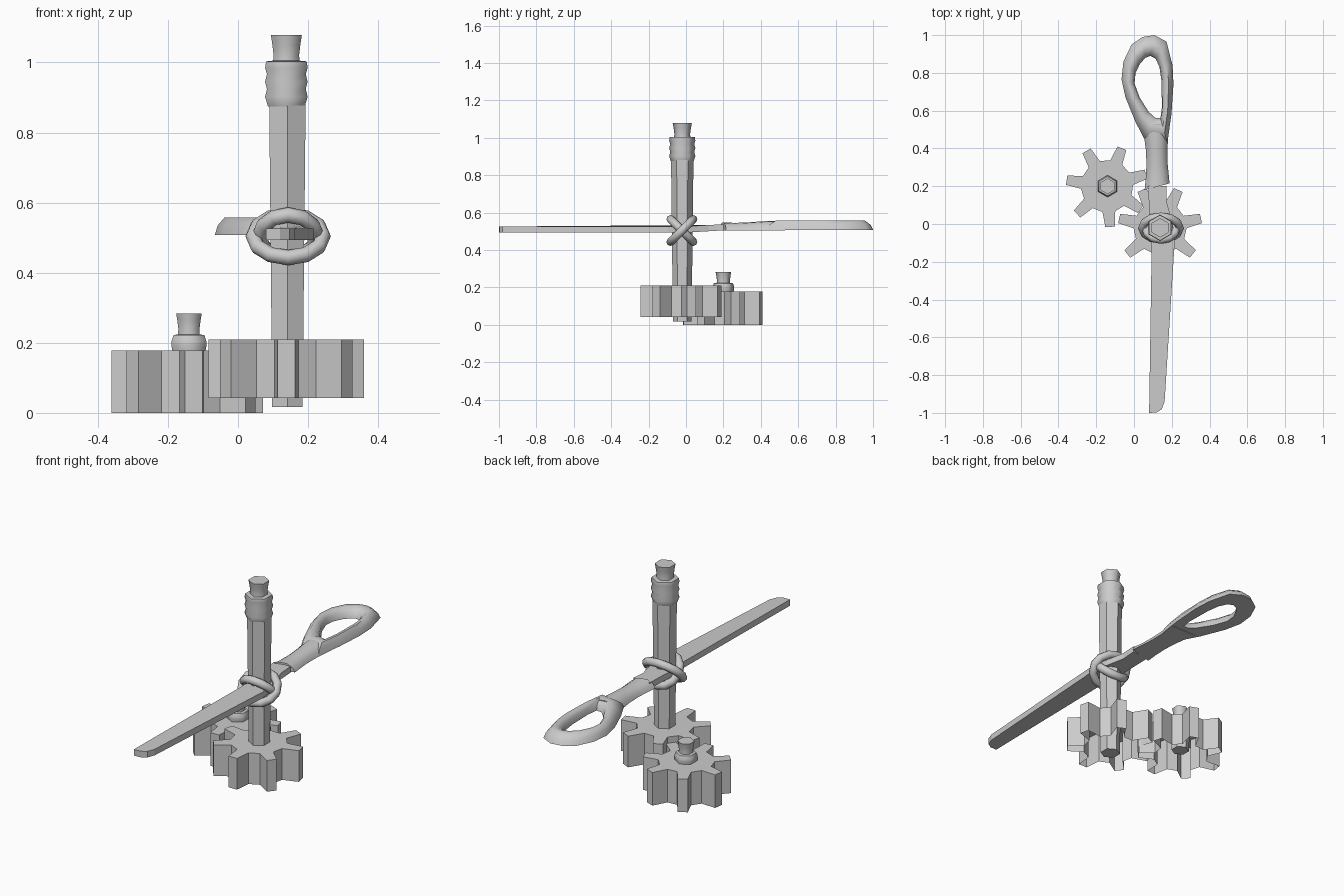
import bpy, bmesh, math
from mathutils import Matrix, Vector

cube = bpy.data.objects.get("Cube")
if cube:
    bpy.data.objects.remove(cube, do_unlink=True)

grey = bpy.data.materials.new("light grey")
grey.use_nodes = True
GREY = (0.6, 0.6, 0.6, 1)
grey.diffuse_color = GREY
grey.node_tree.nodes["Principled BSDF"].inputs["Base Color"].default_value = GREY


def finish(name, bm, smooth=None):
    """Turn a bmesh into a named object; smooth is an angle in degrees."""
    bmesh.ops.recalc_face_normals(bm, faces=bm.faces)
    me = bpy.data.meshes.new(name)
    bm.to_mesh(me)
    bm.free()
    me.materials.append(grey)
    ob = bpy.data.objects.new(name, me)
    bpy.context.collection.objects.link(ob)
    if smooth:
        bpy.ops.object.select_all(action='DESELECT')
        ob.select_set(True)
        bpy.context.view_layer.objects.active = ob
        bpy.ops.object.shade_smooth_by_angle(angle=math.radians(smooth))
    return ob


def loft(name, rows, smooth=None, close_rows=False, close_ring=True, caps=(True, True)):
    """Skin a list of equal-length point rows."""
    bm = bmesh.new()
    vs = [[bm.verts.new(p) for p in row] for row in rows]
    n, m = len(vs), len(vs[0])
    for i in range(n if close_rows else n - 1):
        a, b = vs[i], vs[(i + 1) % n]
        for j in range(m if close_ring else m - 1):
            k = (j + 1) % m
            bm.faces.new((a[j], a[k], b[k], b[j]))
    if not close_rows:
        if caps[0]:
            bm.faces.new(vs[0][::-1])
        if caps[1]:
            bm.faces.new(vs[-1])
    return finish(name, bm, smooth)


def hex_turned(name, cx, cy, profile, smooth=None):
    """Six-sided solid from (radius, height) pairs, a corner facing the front."""
    rows = [[(cx + r * math.cos(math.radians(90 + 60 * i)),
              cy + r * math.sin(math.radians(90 + 60 * i)), z) for i in range(6)]
            for r, z in profile]
    return loft(name, rows, smooth)


def gear(name, cx, cy, start, tip, root, z0, z1):
    """Seven-toothed gear shell, open underneath."""
    outline = []
    for i in range(7):
        a = math.radians(start + i * 360 / 7)
        for r, w in ((root, -0.034), (tip, -0.025), (tip, 0.025), (root, 0.034)):
            outline.append((cx + r * math.cos(a) - w * math.sin(a),
                            cy + r * math.sin(a) + w * math.cos(a)))
    rows = [[(x, y, z) for x, y in outline] for z in (z0, z1)]
    return loft(name, rows, caps=(False, True))


# Gears
gear("front_gear", 0.138, -0.02, -90, 0.222, 0.136, 0.042, 0.21)
gear("rear_gear", -0.143, 0.2, 274.3, 0.216, 0.134, 0.0, 0.178)

# Tall hexagonal pencil shaft with ribbed collar and eraser
PX, PY = 0.138, -0.02
hex_turned("tall_shaft", PX + 0.003, PY, [(0.05, 0.017), (0.06, 0.885)])
hex_turned("tall_collar", PX, PY,
           [(0.061, 0.875), (0.07, 0.902), (0.064, 0.924), (0.07, 0.945),
            (0.064, 0.966), (0.07, 0.985), (0.067, 1.003), (0.045, 1.005)], 60)
hex_turned("tall_eraser", PX, PY,
           [(0.045, 0.99), (0.042, 1.02), (0.046, 1.05), (0.051, 1.078)], 60)

# Short pencil on the rear gear
SX, SY = -0.14, 0.2
hex_turned("short_shaft", SX, SY, [(0.045, 0.04), (0.05, 0.18)])
hex_turned("short_collar", SX, SY,
           [(0.052, 0.165), (0.058, 0.193), (0.057, 0.205), (0.051, 0.222), (0.036, 0.224)], 60)
hex_turned("short_eraser", SX, SY,
           [(0.036, 0.215), (0.035, 0.24), (0.038, 0.262), (0.042, 0.283)], 60)

# Scissor blade and its tang
blade = [(0.08, -1.0), (0.12, -0.998), (0.147, -0.98), (0.162, -0.94),
         (0.215, -0.1), (0.2, 0.02), (0.172, 0.12), (0.172, 0.2),
         (0.075, 0.2), (0.08, 0.08), (0.08, 0.0), (0.094, -0.1)]
lift = lambda y: max(0.0, y) * 0.06
loft("scissor_blade", [[(x, y, z + lift(y)) for x, y in blade] for z in (0.493, 0.526)])

# Scissor handle loop: outer and inner edge pairs, domed over a flat base
loop = [(.209, .74, .145, .76), (.204, .84, .135, .83), (.172, .966, .115, .875),
        (.108, 1.0, .087, .89), (.045, .99, .06, .88), (-.013, .95, .03, .845),
        (-.056, .86, .008, .80), (-.066, .765, .003, .743), (-.045, .67, .03, .67),
        (.008, .54, .077, .595), (.055, .45, .11, .563), (.177, .43, .14, .56),
        (.198, .58, .148, .62)]
dome = [(0, .508), (.12, .535), (.4, .558), (.65, .558), (.92, .54), (1, .508)]
loft("handle_loop",
     [[(ox + (ix - ox) * t, oy + (iy - oy) * t, z) for t, z in dome]
      for ox, oy, ix, iy in loop], 50, close_rows=True)

# Scissor handle stem: y at left and right, x at left and right, top height
stem = [(.18, .215, .056, .188, .548), (.25, .27, .063, .183, .545),
        (.32, .32, .066, .178, .547), (.39, .39, .063, .177, .552),
        (.45, .45, .055, .18, .556), (.53, .53, .04, .188, .557)]
arch = [(0, 0), (.08, .5), (.28, .92), (.5, 1), (.72, .92), (.92, .5), (1, 0)]
loft("handle_stem",
     [[(xl + (xr - xl) * t, yl + (yr - yl) * t, .505 + (top - .505) * h) for t, h in arch]
      for yl, yr, xl, xr, top in stem], 50)


# Crossed binding rings around shaft and blade
def binding(name, cx, half_x, half_y, tilt, cz, tube=0.022, n=12, m=8):
    turn = Matrix.Rotation(math.radians(tilt), 3, 'X')
    rows = []
    for i in range(n):
        a = 2 * math.pi * i / n
        out = Vector((math.cos(a), math.sin(a), 0))
        mid = Vector((half_x * out.x, half_y * out.y, 0))
        rows.append([turn @ (mid + out * (tube * math.cos(b)) + Vector((0, 0, tube * math.sin(b))))
                     + Vector((cx, -0.022, cz))
                     for b in (2 * math.pi * j / m for j in range(m))])
    loft(name, rows, 60, close_rows=True)


binding("binding_low_front", 0.143, 0.1, 0.086, 45, 0.504)
binding("binding_high_front", 0.143, 0.082, 0.086, -45, 0.504)
